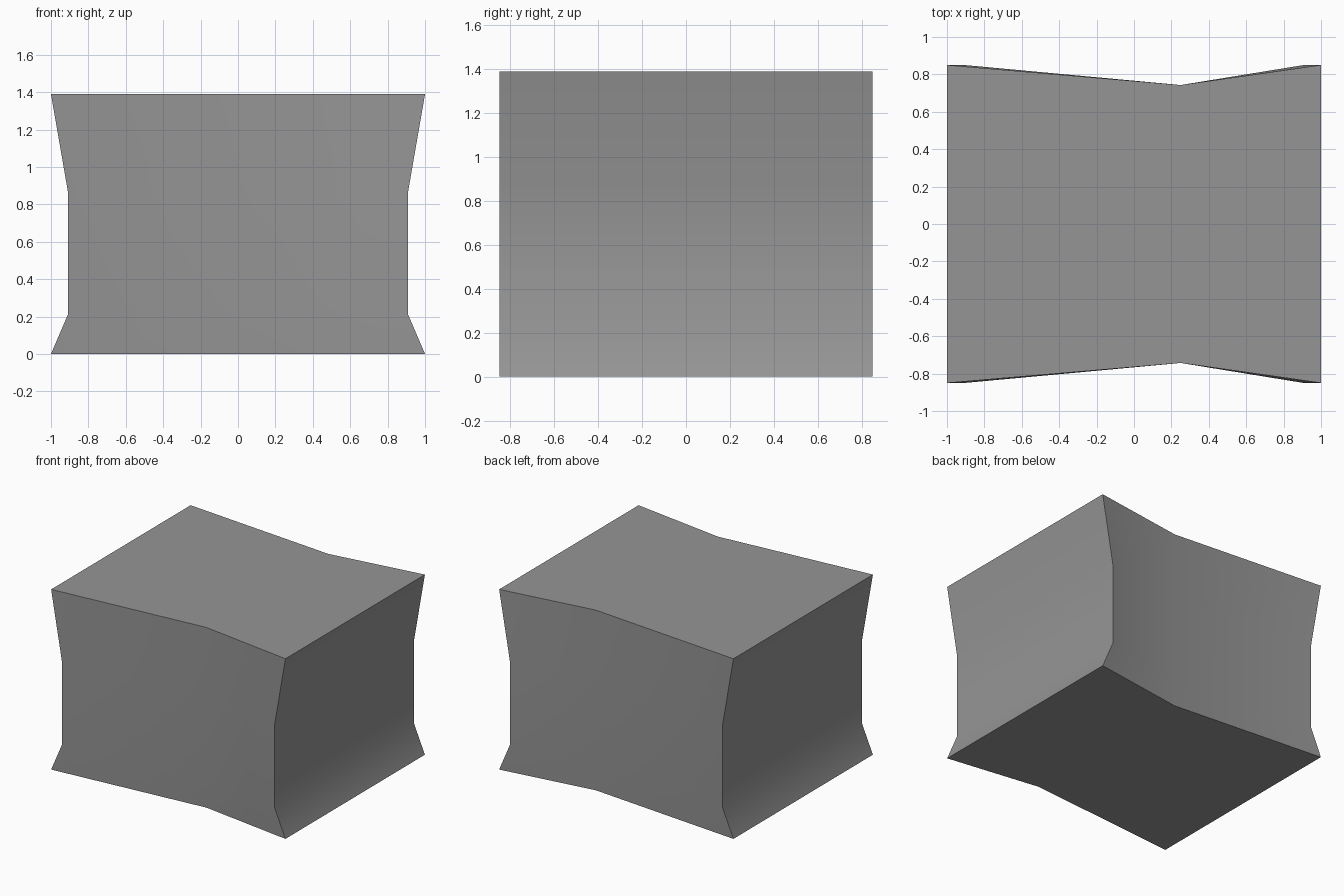
import bpy
import bmesh
from math import radians

cube = bpy.data.objects.get("Cube")
if cube:
    bpy.data.objects.remove(cube, do_unlink=True)

# Single plain grey
grey = bpy.data.materials.new("plain_grey")
grey.use_nodes = True
colour = (0.3, 0.3, 0.3, 1)
grey.diffuse_color = colour
grey.node_tree.nodes["Principled BSDF"].inputs["Base Color"].default_value = colour

# Block with waisted ends and creased long walls: (height, half width) levels
LEVELS = [(0, 1), (0.215, 0.908), (0.86, 0.908), (1.39, 1)]
CREASE_X, CREASE_Y, HALF_DEPTH = 0.25, 0.743, 0.85

bm = bmesh.new()
rings = []
for z, w in LEVELS:
    outline = [(-w, -HALF_DEPTH), (CREASE_X, -CREASE_Y), (w, -HALF_DEPTH),
               (w, HALF_DEPTH), (CREASE_X, CREASE_Y), (-w, HALF_DEPTH)]
    rings.append([bm.verts.new((x, y, z)) for x, y in outline])

# Walls between neighbouring levels
for low, high in zip(rings, rings[1:]):
    for i in range(len(low)):
        j = (i + 1) % len(low)
        bm.faces.new((low[i], low[j], high[j], high[i]))

# Flat lid and base, each split at the crease
for ring, flip in ((rings[0], True), (rings[-1], False)):
    for ids in ((0, 1, 4, 5), (1, 2, 3, 4)):
        face = [ring[i] for i in ids]
        bm.faces.new(face[::-1] if flip else face)

mesh = bpy.data.meshes.new("waisted_block")
bm.to_mesh(mesh)
bm.free()
mesh.materials.append(grey)
block = bpy.data.objects.new("waisted_block", mesh)
bpy.context.collection.objects.link(block)

# Soft folds, sharp corners
bpy.ops.object.select_all(action='DESELECT')
block.select_set(True)
bpy.context.view_layer.objects.active = block
bpy.ops.object.shade_smooth_by_angle(angle=radians(30))
